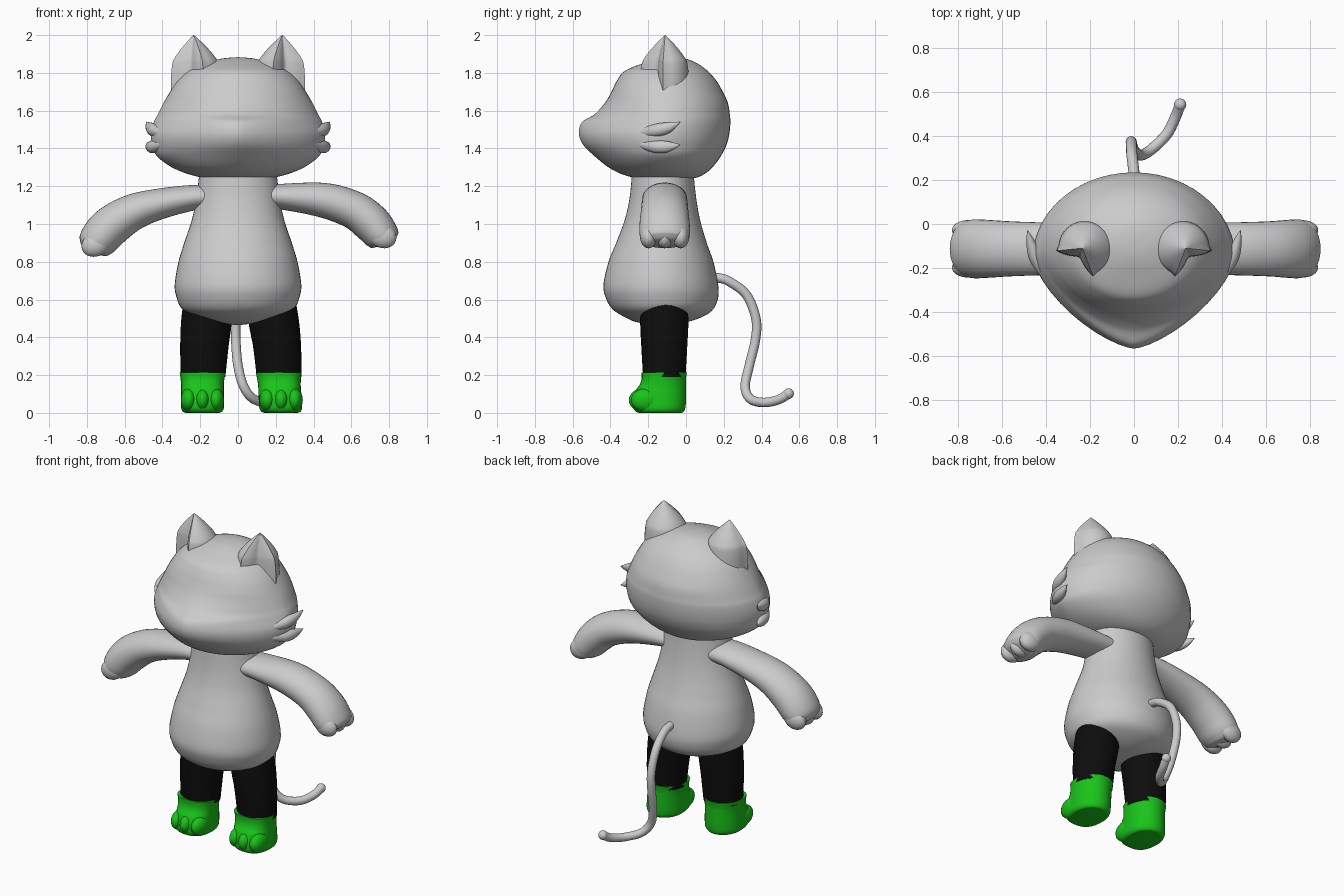
import bpy, bmesh, math
from mathutils import Vector

if "Cube" in bpy.data.objects:
    bpy.data.objects.remove(bpy.data.objects["Cube"])

SEG = 48


def material(name, color):
    m = bpy.data.materials.new(name)
    m.diffuse_color = color
    m.use_nodes = True
    m.node_tree.nodes["Principled BSDF"].inputs["Base Color"].default_value = m.diffuse_color
    return m


BLACK = material("black", (0.004, 0.004, 0.004, 1))
GREEN = material("green", (0.01, 0.55, 0.01, 1))


def dense(pts, n=6):
    """Catmull-Rom interpolation of tuples of any length."""
    out = []
    for i in range(len(pts) - 1):
        a, b = pts[max(i - 1, 0)], pts[i]
        c, d = pts[i + 1], pts[min(i + 2, len(pts) - 1)]
        for k in range(n):
            t = k / n
            out.append([0.5 * (2*q + (r - p)*t + (2*p - 5*q + 4*r - s)*t*t + (3*q - p - 3*r + s)*t**3)
                        for p, q, r, s in zip(a, b, c, d)])
    return out + [list(pts[-1])]


def finish(name, bm, mat=None):
    bmesh.ops.recalc_face_normals(bm, faces=bm.faces)
    me = bpy.data.meshes.new(name)
    bm.to_mesh(me)
    bm.free()
    me.polygons.foreach_set("use_smooth", [True] * len(me.polygons))
    me.set_sharp_from_angle(angle=math.radians(50))
    if mat:
        me.materials.append(mat)
    ob = bpy.data.objects.new(name, me)
    bpy.context.collection.objects.link(ob)
    return ob


def loft(name, rings, mat=None):
    bm = bmesh.new()
    vs = [[bm.verts.new(p) for p in ring] for ring in rings]
    n = len(vs[0])
    for a, b in zip(vs, vs[1:]):
        for i in range(n):
            j = (i + 1) % n
            bm.faces.new((a[i], a[j], b[j], b[i]))
    bm.faces.new(vs[0])
    bm.faces.new(vs[-1])
    return finish(name, bm, mat)


def body(name, slices, mat=None):
    """Stack of slices: z, centre x, half width, widest y, back y, front y, front roundness."""
    rings = []
    for z, xc, w, yc, yb, yf, p in dense(slices):
        w = max(w, 0.002)
        ring = []
        for i in range(SEG):
            c, s = math.cos(2*math.pi*i/SEG), math.sin(2*math.pi*i/SEG)
            e = 1 if s >= 0 else 2 / p
            x = math.copysign(abs(c)**e, c) * w
            y = (yb - yc) * s if s >= 0 else (yf - yc) * abs(s)**e
            ring.append((xc + x, yc + y, z))
        rings.append(ring)
    return loft(name, rings, mat)


def tube(name, pts, axis, seg=24):
    """Swept ellipse: x, y, z, radius along axis, radius across."""
    path = dense(pts)
    rings = []
    for i, (x, y, z, ra, rb) in enumerate(path):
        t = (Vector(path[min(i + 1, len(path) - 1)][:3]) - Vector(path[max(i - 1, 0)][:3])).normalized()
        u = Vector(axis)
        u = (u - t * u.dot(t)).normalized()
        v = t.cross(u)
        rings.append([Vector((x, y, z)) + u * max(ra, .002) * math.cos(2*math.pi*k/seg)
                      + v * max(rb, .002) * math.sin(2*math.pi*k/seg) for k in range(seg)])
    return loft(name, rings)


def blob(name, loc, size, mat=None, tilt=0):
    bm = bmesh.new()
    bmesh.ops.create_uvsphere(bm, u_segments=20, v_segments=14, radius=1)
    ob = finish(name, bm, mat)
    ob.location, ob.scale, ob.rotation_euler = loc, size, (0, tilt, 0)
    return ob


# head with broad tapered muzzle
head = [(1.235, .02, -.1, -.08, -.12, 2), (1.24, .15, -.12, .03, -.24, 2),
        (1.26, .25, -.12, .09, -.33, 2), (1.30, .35, -.13, .14, -.41, 1.8),
        (1.36, .43, -.14, .185, -.485, 1.6), (1.42, .455, -.15, .215, -.545, 1.5),
        (1.48, .46, -.15, .23, -.567, 1.45), (1.54, .445, -.13, .235, -.55, 1.45),
        (1.58, .425, -.12, .232, -.485, 1.6), (1.64, .395, -.11, .222, -.43, 1.8),
        (1.70, .36, -.1, .195, -.395, 2), (1.76, .32, -.1, .16, -.365, 2),
        (1.81, .265, -.1, .115, -.325, 2), (1.85, .18, -.1, .06, -.23, 2),
        (1.875, .09, -.08, .0, -.15, 2), (1.883, .005, -.07, -.06, -.08, 2)]
body("head", [(s[0], 0) + s[1:] for s in head])

# pear-shaped torso
torso = [(.465, .01, -.14, -.13, -.15), (.48, .12, -.14, .0, -.26), (.51, .22, -.14, .09, -.33),
         (.55, .295, -.13, .145, -.39), (.61, .325, -.13, .17, -.425), (.68, .335, -.13, .17, -.437),
         (.8, .315, -.13, .145, -.41), (.9, .285, -.13, .11, -.37), (1.02, .245, -.125, .075, -.325),
         (1.13, .222, -.125, .055, -.3), (1.24, .208, -.12, .043, -.288), (1.34, .2, -.12, .04, -.28)]
body("torso", [(z, 0, w, yc, yb, yf, 2) for z, w, yc, yb, yf in torso])

# ears: crescent section opening outward and forward
for side, sx in (("left", -1), ("right", 1)):
    rings = []
    for z, s in dense([(1.68, 1.05), (1.78, 1.04), (1.85, .98), (1.88, .87),
                       (1.92, .63), (1.96, .34), (1.99, .1), (2.0, .01)], 4):
        ring = []
        for k in range(36):
            f = -180 + 10 * k
            r = .12 if abs(f) > 50 else .05 + .08 * (f / 50)**2
            a = math.radians(f - 55)
            ring.append((sx * (.235 - .015 * s + r * s * math.cos(a)), -.11 + r * s * math.sin(a), z))
        rings.append(ring)
    loft(side + "_ear", rings)

    # cheek fur tufts
    for level, z0, z1, z2 in (("upper", 1.48, 1.495, 1.54), ("lower", 1.425, 1.41, 1.42)):
        tube(f"{side}_{level}_cheek_tuft",
             [(sx*.39, -.25, z0, .02, .02), (sx*.442, -.16, z1, .032, .034),
              (sx*.468, -.09, (z1 + z2) / 2 - .005, .022, .027), (sx*.484, -.03, z2, .002, .002)], (1, 0, 0))

# arms: x, z, depth radius, thickness radius
arms = {
    -1: [(.10, 1.14, .11, .06), (.23, 1.14, .115, .067), (.42, 1.105, .12, .082), (.56, 1.06, .125, .097),
         (.67, .99, .132, .108), (.735, .92, .133, .104), (.765, .875, .115, .085),
         (.776, .855, .06, .045), (.778, .85, .003, .003)],
    1: [(.10, 1.14, .11, .06), (.22, 1.145, .115, .067), (.45, 1.126, .12, .092), (.61, 1.075, .125, .1),
        (.70, 1.01, .132, .103), (.755, .945, .133, .095), (.775, .91, .115, .08),
        (.782, .895, .06, .04), (.784, .89, .003, .003)]}
for sx, pts in arms.items():
    side = "left" if sx < 0 else "right"
    tube(side + "_arm", [(sx * x, -.113, z, a, b) for x, z, a, b in pts], (0, 1, 0), 36)
    hx, hz = (.755, .89) if sx < 0 else (.765, .935)
    for k in (-1, 0, 1):
        blob(f"{side}_finger_{k + 2}", (sx * hx, -.113 + k * .085, hz), (.075, .046, .062), None, sx * .35)

# legs, feet and toes
legs = {"left": [(.19, -.185, .118), (.35, -.178, .128), (.5, -.166, .134), (.64, -.16, .12)],
        "right": [(.19, .217, .118), (.35, .207, .127), (.5, .187, .134), (.64, .175, .12)]}
foot = [(.0, .08, -.03, -.24), (.004, .1, -.015, -.262), (.025, .113, -.004, -.278), (.07, .114, .0, -.28),
        (.12, .113, .0, -.265), (.15, .113, .0, -.245), (.18, .116, .0, -.235), (.215, .121, .005, -.235)]
for side, pts in legs.items():
    body(side + "_leg", [(z, x, w, -.115, -.115 + w * .95, -.115 - w * .95, 2) for z, x, w in pts], BLACK)
    fx = -.188 if side == "left" else .228
    shift = 0 if side == "left" else -.06
    body(side + "_foot", [(z, fx + shift * z, w, -.13, yb, yf, 2.6) for z, w, yb, yf in foot], GREEN)
    for k in (-1, 0, 1):
        blob(f"{side}_toe_{k + 2}", (fx + k * .072, -.225 + abs(k) * .012, .068), (.043, .078, .062), GREEN)

# tail
tail = [(0, .1, .72), (0, .17, .715), (0, .23, .695), (-.01, .32, .625), (-.012, .37, .5), (-.012, .368, .39),
        (0, .335, .25), (.03, .313, .14), (.08, .34, .075), (.15, .41, .055), (.19, .49, .07), (.21, .543, .102)]
tube("tail", [p + (.025, .025) for p in tail], (1, 0, 0), 16)
blob("tail_tip", tail[-1], (.028, .028, .028))
